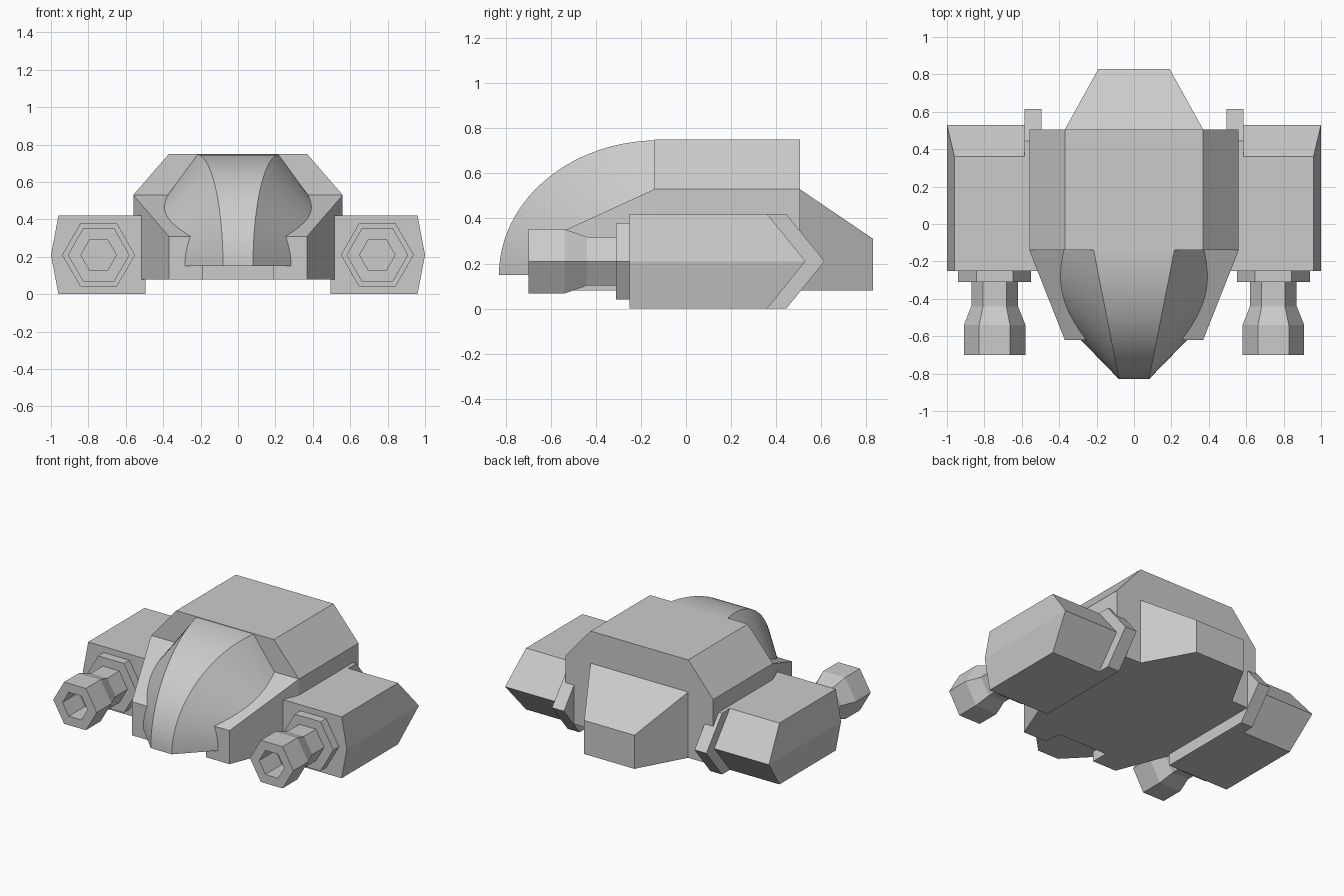
import bpy, bmesh
from math import sin, cos, pi, radians

cube = bpy.data.objects.get("Cube")
if cube:
    bpy.data.objects.remove(cube, do_unlink=True)

grey = bpy.data.materials.new("light_grey")
grey.use_nodes = True
COLOUR = (0.6, 0.6, 0.6, 1)
grey.diffuse_color = COLOUR
grey.node_tree.nodes["Principled BSDF"].inputs["Base Color"].default_value = COLOUR


def finish(name, bm):
    bmesh.ops.recalc_face_normals(bm, faces=bm.faces)
    mesh = bpy.data.meshes.new(name)
    bm.to_mesh(mesh)
    bm.free()
    mesh.materials.append(grey)
    obj = bpy.data.objects.new(name, mesh)
    bpy.context.collection.objects.link(obj)
    return obj


def hull(name, points):
    """Flat-faced convex block around the given corners."""
    bm = bmesh.new()
    verts = [bm.verts.new(p) for p in points]
    bmesh.ops.convex_hull(bm, input=verts)
    bmesh.ops.dissolve_limit(bm, angle_limit=radians(1), verts=bm.verts, edges=bm.edges)
    return finish(name, bm)


def both(points):
    return [(s * x, y, z) for s in (-1, 1) for x, y, z in points]


def skin(bm, rings, closed=True):
    """Bridge rings of points with quads."""
    rings = [[bm.verts.new(p) for p in ring] for ring in rings]
    n = len(rings[0])
    for a, b in zip(rings, rings[1:]):
        for i in range(n):
            j = (i + 1) % n
            bm.faces.new((a[i], a[j], b[j], b[i]))
    bm.faces.new(rings[0])
    bm.faces.new(rings[-1])


def hex_lathe(name, cx, cz, profile):
    """Six-sided turned part along y from (radius, y) pairs."""
    bm = bmesh.new()
    skin(bm, [[(cx + r * cos(k * pi / 3), y, cz + r * sin(k * pi / 3))
               for k in range(6)] for r, y in profile])
    return finish(name, bm)


FLOOR, WAIST, ROOF, NOSE = 0.08, 0.53, 0.75, 0.31
FRONT, BACK = -0.14, 0.505

# Main body block with chamfered roof
hull("main_body", both([(x, y, z) for y in (FRONT, BACK)
                        for x, z in ((0.56, FLOOR), (0.56, WAIST), (0.37, ROOF))]))

# Sloping tail
hull("tail", both([(x, y, z) for x, y, top in ((0.37, BACK, WAIST), (0.19, 0.83, NOSE))
                   for z in (FLOOR, top)]))

# Centre of the nose deck, set back between the prongs
hull("nose_core", both([(0.19, y, z) for y, top in ((FRONT, WAIST), (-0.5, 0.365))
                        for z in (FLOOR, top)]))

# Canopy: a flat-topped section swept from the nose up to the roof
bm = bmesh.new()
sections = []
STEPS, INNER = 28, 0.55
for i in range(STEPS + 1):
    t = i / STEPS * pi / 2
    f = 1 - cos(t)
    ridge = 0.08 + 0.14 * f
    foot = ridge + (0.69 - 0.255 * f) * (1 - INNER)
    sections.append([(x, -0.12 - 0.71 * r * cos(t), 0.15 + 0.597 * r * sin(t))
                     for x, r in ((-foot, INNER), (-ridge, 1), (ridge, 1), (foot, INNER))])
skin(bm, sections)
canopy = finish("canopy", bm)
bpy.ops.object.select_all(action='DESELECT')
canopy.select_set(True)
bpy.context.view_layer.objects.active = canopy
bpy.ops.object.shade_smooth_by_angle(angle=radians(25))

MID, TOP = 0.21, 0.42
for side, s in (("left", 1), ("right", -1)):
    # Nose prong
    hull(side + "_nose_prong",
         [(s * x, y, z) for y, outer, top in ((FRONT, 0.56, WAIST), (-0.62, 0.37, NOSE))
          for x in (0.19, outer) for z in (FLOOR, top)])

    # Side pod with pointed rear and bulged outer wall
    rows = ((0, 0.96, 0.36), (MID, 1.0, 0.53), (TOP, 0.96, 0.36))
    hull(side + "_pod", [(s * x, y, z) for z, outer, rear in rows
                         for x in (0.58, outer) for y in (-0.25, rear)])

    # Longer mounting plate between pod and body
    hull(side + "_mount", [(s * x, y, z) for z, outer, rear in rows
                           for x in (0.495, 0.585) for y in (-0.25, rear + 0.085)])

    # Gun collar and hollow flared barrel
    hex_lathe(side + "_gun_collar", s * 0.745, MID, [(0.195, -0.24), (0.195, -0.31)])
    hex_lathe(side + "_gun_barrel", s * 0.745, MID,
              [(0.125, -0.3), (0.125, -0.44), (0.165, -0.54), (0.165, -0.70),
               (0.095, -0.70), (0.095, -0.52)])
